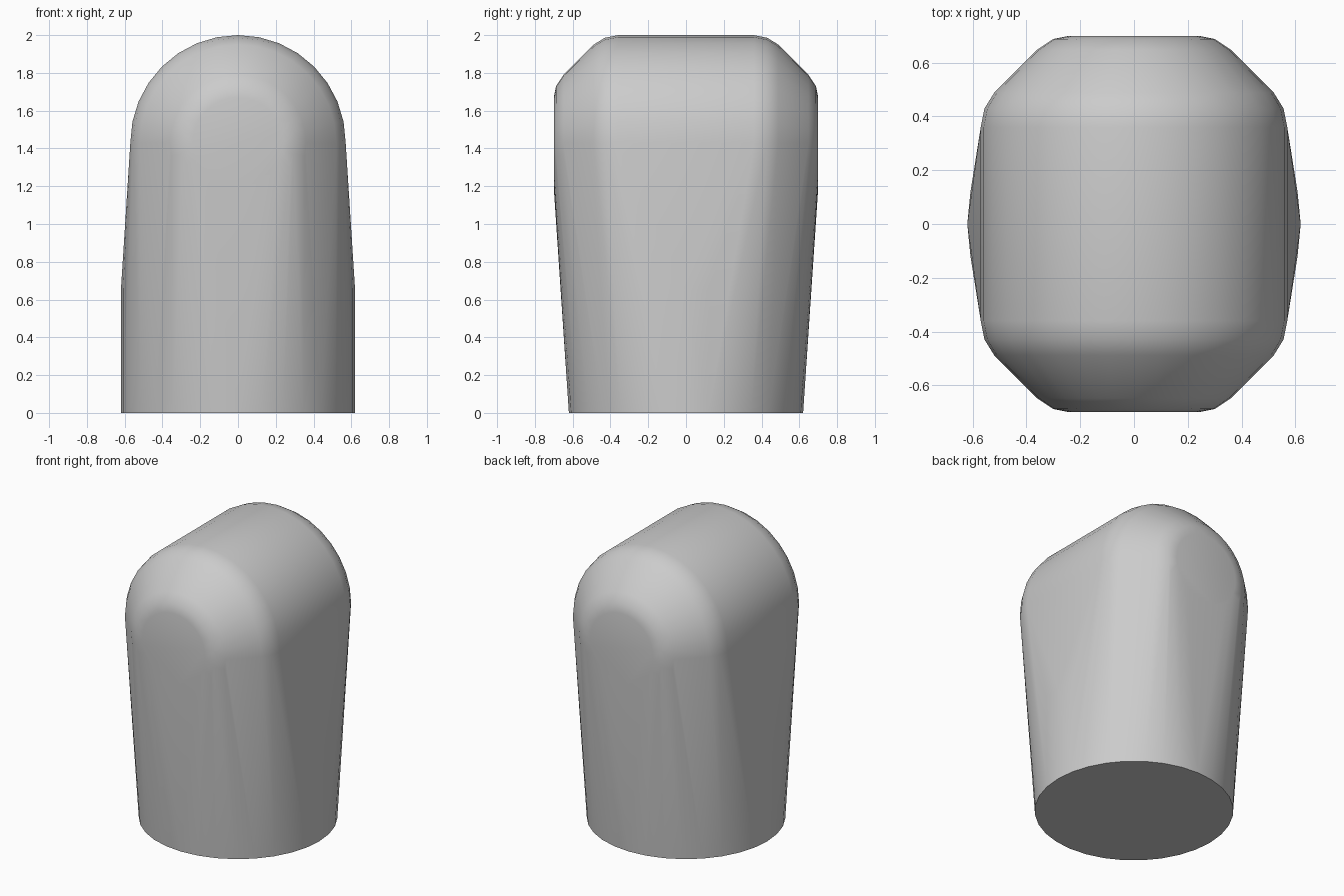
import bpy, bmesh, math
from mathutils import Matrix

old = bpy.data.objects.get("Cube")
if old:
    bpy.data.objects.remove(old, do_unlink=True)

SIDES = 32
BASE_RADIUS, BASE_HEIGHT = 0.62, 0.65
BARREL_Z = 1.43
# half profile of the horizontal barrel: radius, distance along y
BARREL_PROFILE = [(0.24, 0.7), (0.30, 0.688), (0.36, 0.648),
                  (0.52, 0.488), (0.556, 0.43), (0.57, 0.36)]

grey = bpy.data.materials.new("plain grey")
grey.use_nodes = True
colour = (0.6, 0.6, 0.6, 1)
grey.diffuse_color = colour
grey.node_tree.nodes["Principled BSDF"].inputs["Base Color"].default_value = colour


def add_ring(bm, radius, matrix):
    bmesh.ops.create_circle(bm, segments=SIDES, radius=radius, matrix=matrix)


bm = bmesh.new()

# upright round base
for z in (0, BASE_HEIGHT):
    add_ring(bm, BASE_RADIUS, Matrix.Translation((0, 0, z)))

# horizontal barrel with rounded, chamfered ends
lie_down = Matrix.Rotation(math.pi / 2, 4, "X")
for radius, y in BARREL_PROFILE:
    for side in (-1, 1):
        add_ring(bm, radius, Matrix.Translation((0, side * y, BARREL_Z)) @ lie_down)

# wrap both in one tight skin
hull = bmesh.ops.convex_hull(bm, input=bm.verts[:])
waste = {g for g in hull["geom_interior"] + hull["geom_unused"]
         if isinstance(g, bmesh.types.BMVert)}
bmesh.ops.delete(bm, geom=list(waste), context="VERTS")
loose = [e for e in bm.edges if not e.link_faces]
bmesh.ops.delete(bm, geom=loose, context="EDGES")
bmesh.ops.dissolve_limit(bm, angle_limit=math.radians(0.5),
                         verts=bm.verts[:], edges=bm.edges[:])
bmesh.ops.recalc_face_normals(bm, faces=bm.faces[:])

mesh = bpy.data.meshes.new("rounded_body")
bm.to_mesh(mesh)
bm.free()
mesh.materials.append(grey)
body = bpy.data.objects.new("rounded_body", mesh)
bpy.context.collection.objects.link(body)

# smooth shading, crisp bottom rim
bpy.ops.object.select_all(action="DESELECT")
body.select_set(True)
bpy.context.view_layer.objects.active = body
bpy.ops.object.shade_smooth_by_angle(angle=math.radians(40))
